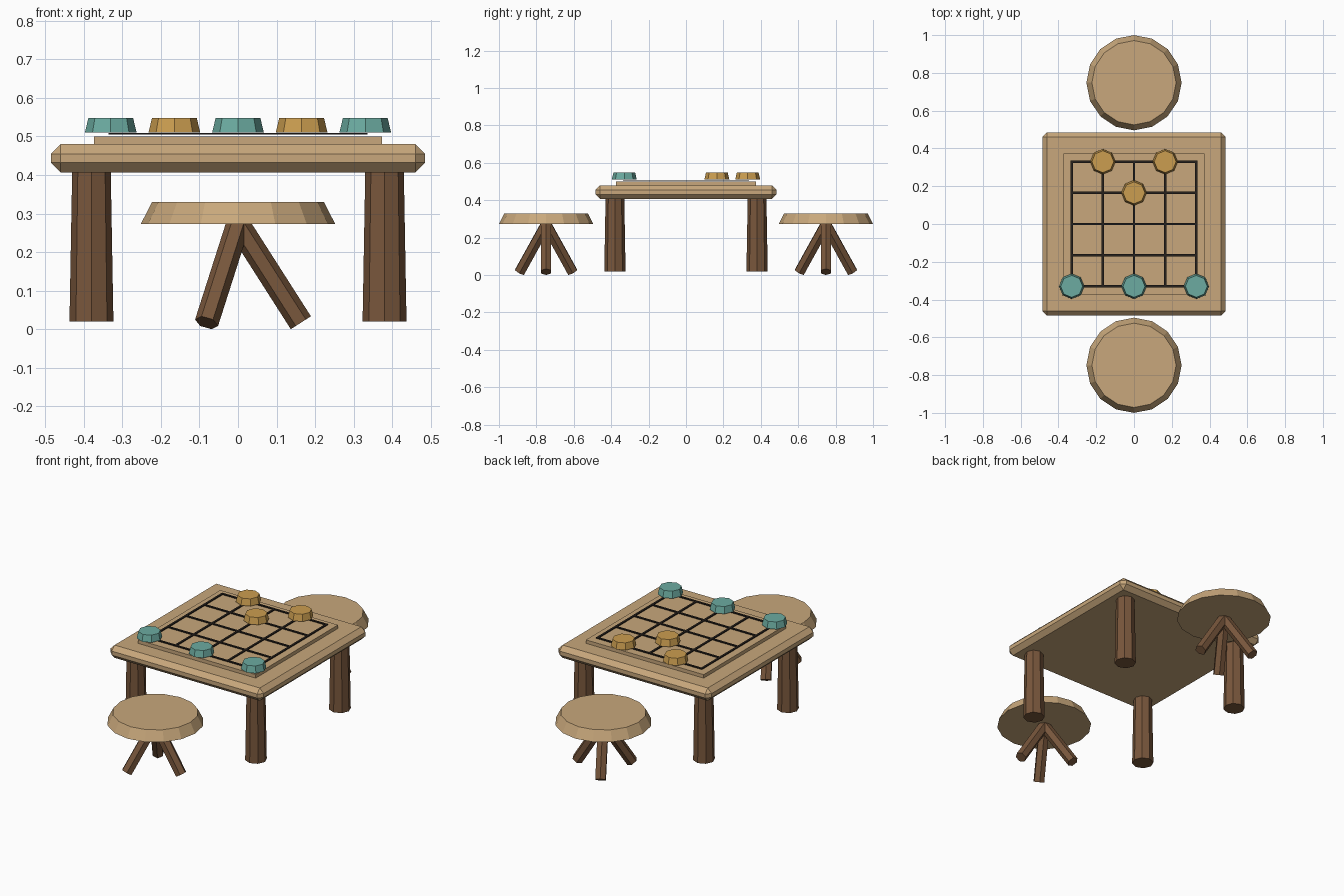
import bpy
import bmesh
from math import cos, sin, tau
from mathutils import Matrix, Vector

cube = bpy.data.objects.get("Cube")
if cube:
    bpy.data.objects.remove(cube, do_unlink=True)


def material(name, r, g, b):
    mat = bpy.data.materials.new(name)
    mat.use_nodes = True
    mat.diffuse_color = (r, g, b, 1)
    mat.node_tree.nodes["Principled BSDF"].inputs["Base Color"].default_value = (r, g, b, 1)
    return mat


light_wood = material("light wood", 0.58, 0.39, 0.2)
dark_wood = material("dark wood", 0.19, 0.095, 0.045)
ink = material("black ink", 0.02, 0.015, 0.012)
teal = material("teal", 0.15, 0.41, 0.355)
amber = material("amber", 0.6, 0.34, 0.08)


def finish(name, bm, mat):
    bmesh.ops.recalc_face_normals(bm, faces=bm.faces)
    mesh = bpy.data.meshes.new(name)
    bm.to_mesh(mesh)
    bm.free()
    mesh.materials.append(mat)
    obj = bpy.data.objects.new(name, mesh)
    bpy.context.collection.objects.link(obj)
    return obj


def box(name, mat, size, centre, bevel=0):
    bm = bmesh.new()
    bmesh.ops.create_cube(bm, size=1)
    bmesh.ops.scale(bm, vec=size, verts=bm.verts)
    bmesh.ops.translate(bm, vec=centre, verts=bm.verts)
    if bevel:
        bmesh.ops.bevel(bm, geom=bm.edges[:], offset=bevel, segments=1,
                        affect='EDGES', profile=0.5)
    return finish(name, bm, mat)


def post(name, mat, start, end, r_start, r_end, sides):
    """Flat-sided tapered cylinder running between two points."""
    start, end = Vector(start), Vector(end)
    axis = end - start
    bm = bmesh.new()
    turn = axis.to_track_quat('Z', 'Y').to_matrix().to_4x4()
    bmesh.ops.create_cone(bm, cap_ends=True, segments=sides, radius1=r_start,
                          radius2=r_end, depth=axis.length,
                          matrix=Matrix.Translation((start + end) / 2) @ turn)
    return finish(name, bm, mat)


# Table: chamfered top, raised board, four tapered legs
box("table_top", light_wood, (0.97, 0.97, 0.073), (0, 0, 0.4435), 0.025)
box("game_board", light_wood, (0.746, 0.746, 0.022), (0, 0, 0.489))
for x in (-0.38, 0.38):
    for y in (-0.38, 0.38):
        post("table_leg", dark_wood, (x, y, 0.02), (x, y, 0.41), 0.057, 0.05, 8)

# Board grid
STEP = 0.165
for i in range(-2, 3):
    box("grid_line_across", ink, (0.672, 0.012, 0.005), (0, i * STEP, 0.507))
    box("grid_line_along", ink, (0.012, 0.672, 0.005), (i * STEP, 0, 0.507))

# Playing pieces, placed on grid crossings
for name, mat, cells in (("teal_piece", teal, ((-2, -2), (0, -2), (2, -2))),
                         ("amber_piece", amber, ((-1, 2), (1, 2), (0, 1)))):
    for i, j in cells:
        x, y = i * STEP, j * STEP
        post(name, mat, (x, y, 0.51), (x, y, 0.548), 0.067, 0.058, 8)

# Stools: round seat on three splayed legs
for y in (-0.748, 0.748):
    post("stool_seat", light_wood, (0, y, 0.273), (0, y, 0.33), 0.252, 0.223, 16)
    for k in range(3):
        a = k * tau / 3
        foot = (0.163 * cos(a), y + 0.163 * sin(a), 0.017)
        post("stool_leg", dark_wood, foot, (0, y, 0.272), 0.031, 0.031, 6)
